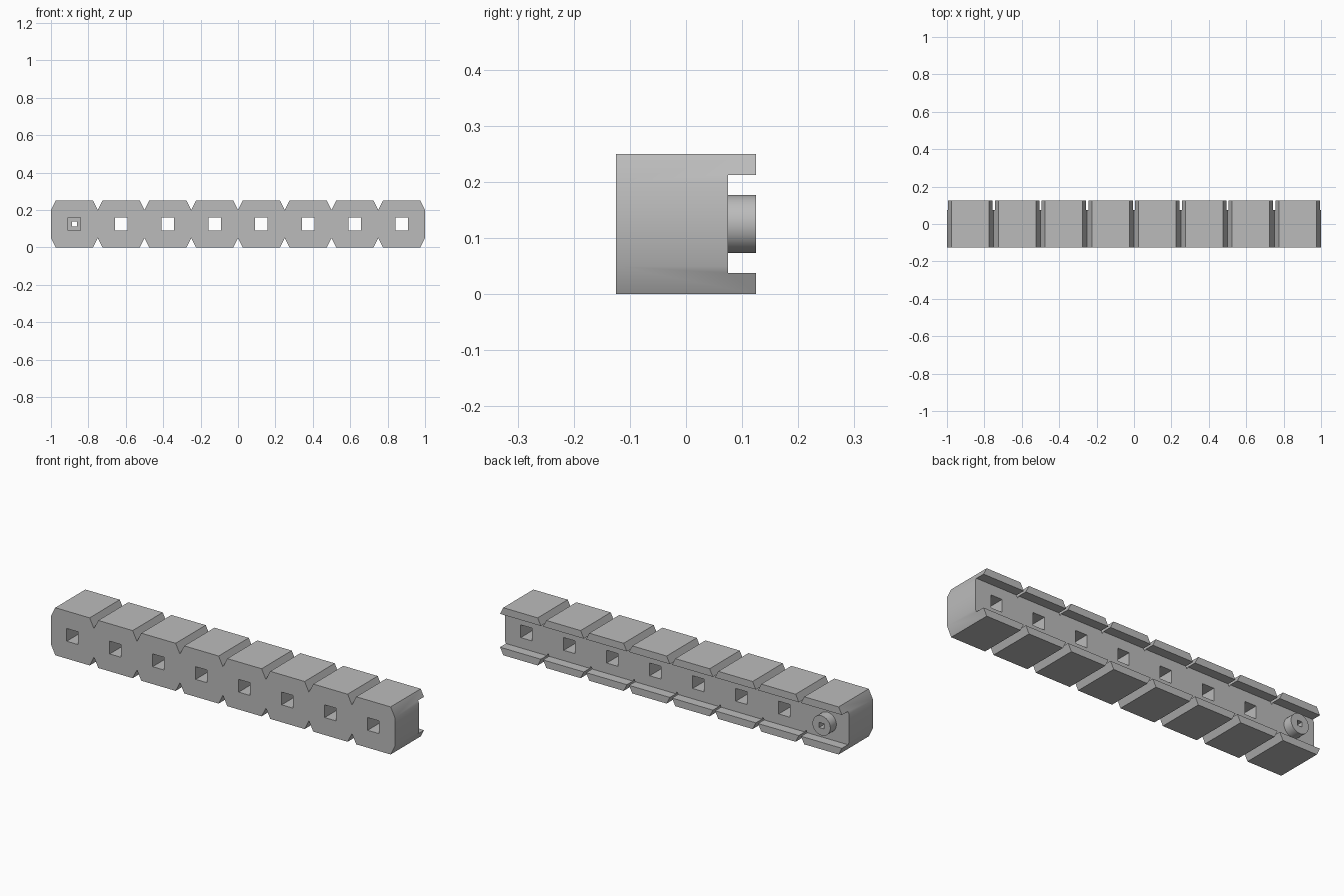
import bpy, bmesh, math
from mathutils import Matrix, Vector

cube = bpy.data.objects.get("Cube")
if cube:
    bpy.data.objects.remove(cube, do_unlink=True)

SEGMENTS, PITCH, HALF, HEIGHT = 8, 0.25, 0.125, 0.25
CHAMFER_X, CHAMFER_Z = 0.025, 0.05
FLOOR_Y, LIP = 0.075, 0.0375
MID = HEIGHT / 2

grey = bpy.data.materials.new("plain grey")
grey.use_nodes = True
grey.diffuse_color = (0.5, 0.5, 0.5, 1)
grey.node_tree.nodes["Principled BSDF"].inputs["Base Color"].default_value = (0.5, 0.5, 0.5, 1)


def make_object(name, bm):
    bmesh.ops.recalc_face_normals(bm, faces=bm.faces)
    mesh = bpy.data.meshes.new(name)
    bm.to_mesh(mesh)
    bm.free()
    mesh.materials.append(grey)
    obj = bpy.data.objects.new(name, mesh)
    bpy.context.collection.objects.link(obj)
    return obj


def add_box(bm, centre, size):
    bmesh.ops.create_cube(bm, size=1, matrix=Matrix.Translation(centre) @ Matrix.Diagonal((*size, 1)))


def activate(obj):
    bpy.ops.object.select_all(action='DESELECT')
    obj.select_set(True)
    bpy.context.view_layer.objects.active = obj


def cut(obj, boxes):
    bm = bmesh.new()
    for centre, size in boxes:
        add_box(bm, centre, size)
    cutter = make_object("cutter", bm)
    cutter.hide_render = True
    mod = obj.modifiers.new("cut", 'BOOLEAN')
    mod.operation, mod.solver, mod.object = 'DIFFERENCE', 'EXACT', cutter
    activate(obj)
    bpy.ops.object.modifier_apply(modifier=mod.name)
    bpy.data.objects.remove(cutter, do_unlink=True)


def smooth(obj):
    activate(obj)
    bpy.ops.object.shade_smooth_by_angle(angle=math.radians(30))


# Beam: chamfered segments joined by V notches, extruded front to back
centres = [(i - (SEGMENTS - 1) / 2) * PITCH for i in range(SEGMENTS)]
half_flat = PITCH / 2 - CHAMFER_X
top = [(-1, HEIGHT - CHAMFER_Z)]
for x in centres:
    top += [(x - half_flat, HEIGHT), (x + half_flat, HEIGHT), (x + PITCH / 2, HEIGHT - CHAMFER_Z)]
outline = top + [(x, HEIGHT - z) for x, z in reversed(top)]
bm = bmesh.new()
face = bm.faces.new([bm.verts.new((x, -HALF, z)) for x, z in outline])
extruded = bmesh.ops.extrude_face_region(bm, geom=[face])["geom"]
bmesh.ops.translate(bm, vec=Vector((0, 2 * HALF, 0)),
                    verts=[v for v in extruded if isinstance(v, bmesh.types.BMVert)])
beam = make_object("beam", bm)

# Rear channel between the two lips, then the row of square holes
cut(beam, [((0, FLOOR_Y + 0.1, MID), (2.2, 0.2, HEIGHT - 2 * LIP))])
cut(beam, [((x, 0, MID), (0.067, 0.5, 0.067)) for x in centres])
smooth(beam)

# Round rear peg over the first hole, with a smaller square bore
bm = bmesh.new()
depth = HALF - FLOOR_Y
bmesh.ops.create_cone(bm, cap_ends=True, segments=32, radius1=0.052, radius2=0.052, depth=depth,
                      matrix=Matrix.Translation((centres[0], FLOOR_Y + depth / 2, MID))
                      @ Matrix.Rotation(math.pi / 2, 4, 'X'))
peg = make_object("rear_peg", bm)
cut(peg, [((centres[0], HALF, MID), (0.027, 0.4, 0.027))])
smooth(peg)
